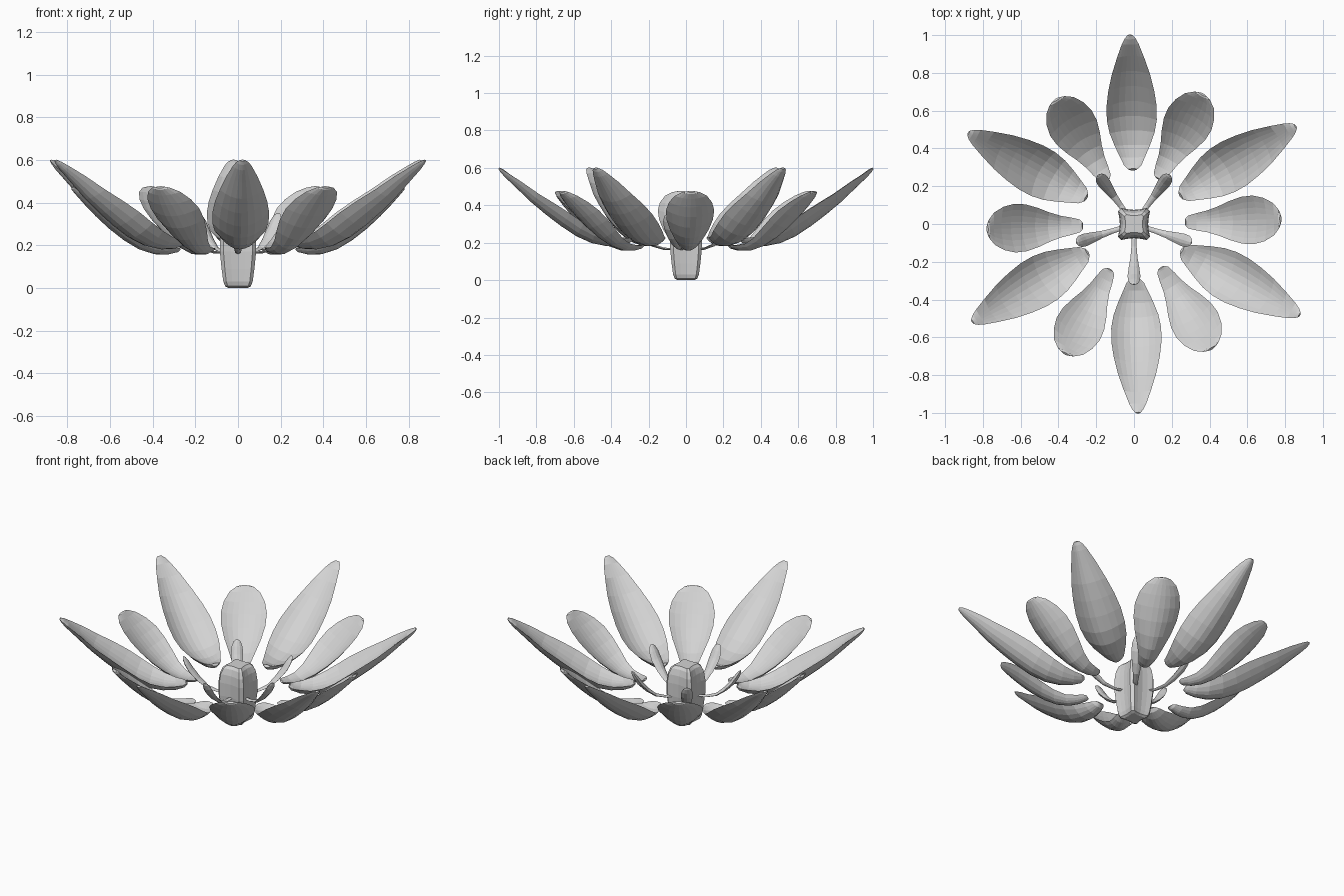
import bpy
import math
from mathutils import Vector

if "Cube" in bpy.data.objects:
    bpy.data.objects.remove(bpy.data.objects["Cube"])

grey = bpy.data.materials.new("plain_grey")
grey.diffuse_color = (0.65, 0.65, 0.65, 1)
grey.use_nodes = True
grey.node_tree.nodes["Principled BSDF"].inputs["Base Color"].default_value = grey.diffuse_color


def loft(name, rings):
    """Closed solid skinned over equal-sized rings of points."""
    n = len(rings[0])
    verts = [p for ring in rings for p in ring]
    faces = [tuple(reversed(range(n)))]
    for i in range(len(rings) - 1):
        a, b = i * n, (i + 1) * n
        for j in range(n):
            k = (j + 1) % n
            faces.append((a + j, a + k, b + k, b + j))
    faces.append(tuple(range(len(verts) - n, len(verts))))
    mesh = bpy.data.meshes.new(name)
    mesh.from_pydata(verts, [], faces)
    mesh.materials.append(grey)
    ob = bpy.data.objects.new(name, mesh)
    bpy.context.collection.objects.link(ob)
    return ob


def blade(name, stations, thick, steps, angle):
    """Cupped leaf along +x from stations (radius, height, half width, cup), turned about z."""
    rings = []
    for i, (r, z, w, cup) in enumerate(stations):
        p = stations[max(i - 1, 0)]
        q = stations[min(i + 1, len(stations) - 1)]
        normal = Vector((p[1] - q[1], 0, q[0] - p[0])).normalized()
        t = thick * min(1, w / 0.04)
        us = [-1 + 2 * j / steps for j in range(steps + 1)]
        top = [(u, cup * u * u + t / 2 * (1 - u * u)) for u in us]
        under = [(u, cup * u * u - t / 2 * (1 - u * u)) for u in us[1:-1]]
        outline = top[::-1] + under
        rings.append([Vector((r, u * w, z)) + normal * h for u, h in outline])
    ob = loft(name, rings)
    ob.rotation_euler.z = math.radians(angle)
    return ob


# Outer petals: long and pointed
outer = [(.288, .225, .025, .004), (.305, .212, .046, .015), (.35, .198, .066, .03),
         (.42, .195, .094, .045), (.50, .211, .119, .058), (.58, .247, .132, .066),
         (.66, .300, .133, .068), (.74, .361, .122, .06), (.82, .428, .102, .045),
         (.90, .505, .072, .028), (.96, .562, .045, .012), (.985, .585, .03, .006),
         (1.0, .598, .014, .001)]
for k in range(6):
    blade(f"outer_petal_{k + 1}", outer, .028, 8, 31.2 + 60 * k)

# Inner petals: shorter, rounded, set between the outer ones
inner = [(.272, .185, .02, .002), (.285, .177, .034, .01), (.33, .168, .046, .018),
         (.39, .169, .057, .025), (.46, .191, .077, .035), (.53, .233, .103, .043),
         (.60, .288, .124, .046), (.66, .344, .129, .042), (.71, .396, .115, .03),
         (.75, .441, .086, .015), (.772, .467, .048, .005), (.777, .473, .025, .001)]
for k in range(6):
    blade(f"inner_petal_{k + 1}", inner, .022, 8, 2 + 60 * k)

# Stamens: thin paddles curving up around the core
paddle = [(.06, .165, .013, 0), (.12, .168, .014, 0), (.18, .187, .019, 0),
          (.23, .227, .028, 0), (.275, .277, .034, 0), (.30, .316, .031, 0),
          (.315, .342, .02, 0), (.32, .351, .008, 0)]
for k in range(5):
    blade(f"stamen_{k + 1}", paddle, .034, 4, 54 + 72 * k)

# Core: square pillar with pinched sides and rounded ends
levels = [(0, .045), (.008, .06), (.03, .069), (.09, .077), (.17, .085),
          (.25, .085), (.30, .079), (.335, .066), (.35, .05)]
side = [(-1, -.8), (-.8, -1), (-.4, -.92), (0, -.88), (.4, -.92), (.8, -1)]
section = []
for k in range(4):
    c, s = round(math.cos(k * math.pi / 2)), round(math.sin(k * math.pi / 2))
    section += [(x * c - y * s, x * s + y * c) for x, y in side]
loft("flower_core", [[Vector((x * w, y * w, z)) for x, y in section] for z, w in levels])
